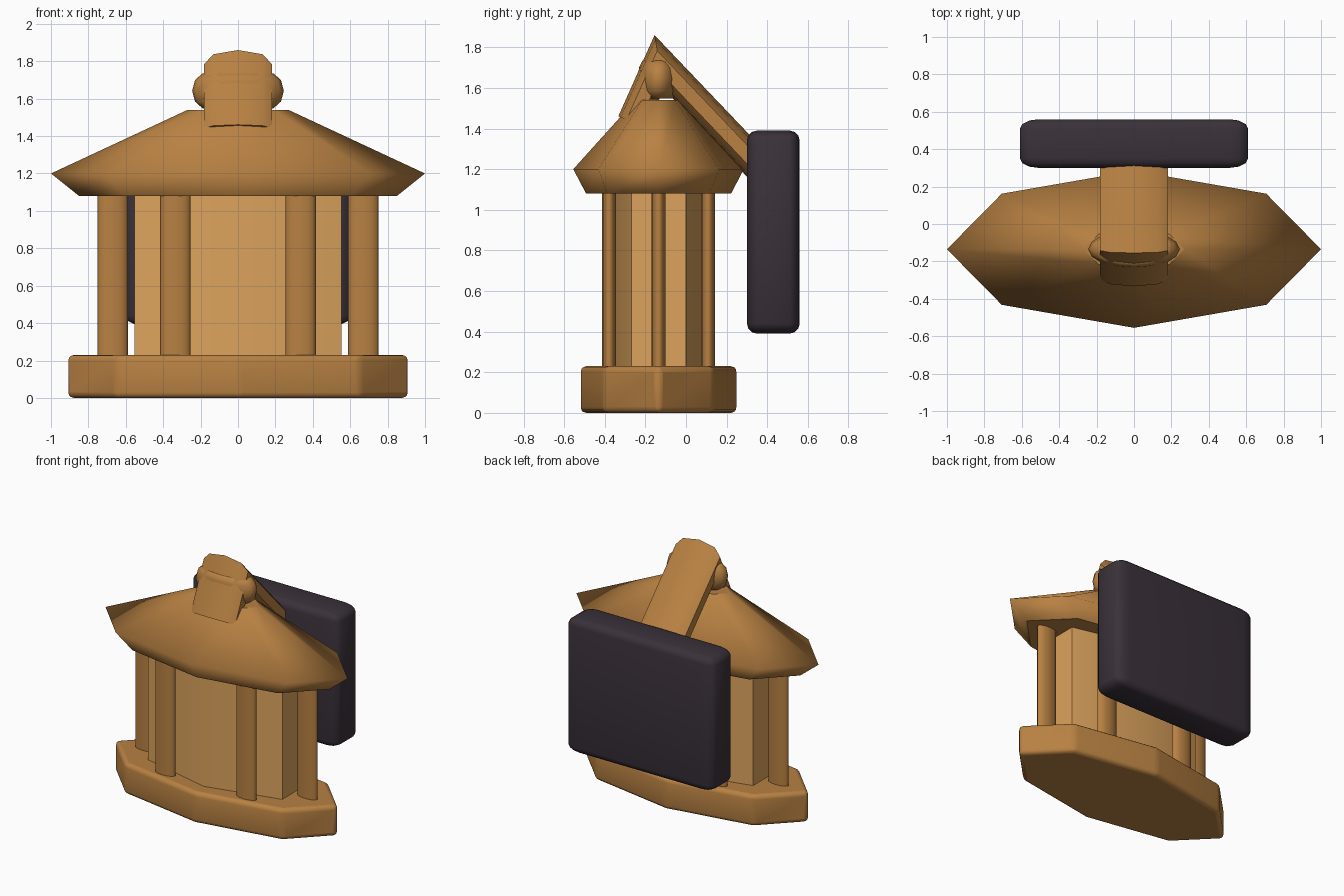
import bpy, bmesh
from math import sin, cos, pi, radians
from mathutils import Vector

cube = bpy.data.objects.get("Cube")
if cube:
    bpy.data.objects.remove(cube, do_unlink=True)

CY = -0.135      # lantern axis
SQUASH = 0.42    # depth relative to width


def material(name, rgb):
    m = bpy.data.materials.new(name)
    m.use_nodes = True
    m.diffuse_color = (*rgb, 1)
    m.node_tree.nodes["Principled BSDF"].inputs["Base Color"].default_value = (*rgb, 1)
    return m


WOOD = material("warm wood", (0.48, 0.22, 0.055))
PANEL = material("light panel", (0.72, 0.37, 0.11))
DARK = material("dark plum", (0.042, 0.031, 0.042))


def finish(name, bm, mat):
    bmesh.ops.recalc_face_normals(bm, faces=bm.faces)
    me = bpy.data.meshes.new(name)
    bm.to_mesh(me)
    bm.free()
    me.materials.append(mat)
    ob = bpy.data.objects.new(name, me)
    bpy.context.collection.objects.link(ob)
    return ob


def loft(name, rings, mat):
    """Skin a list of point rings, with flat end caps."""
    bm = bmesh.new()
    loops = [[bm.verts.new(p) for p in ring] for ring in rings]
    n = len(loops[0])
    for a, b in zip(loops, loops[1:]):
        for i in range(n):
            j = (i + 1) % n
            bm.faces.new((a[i], a[j], b[j], b[i])).smooth = True
    bm.faces.new(loops[0])
    bm.faces.new(loops[-1])
    return finish(name, bm, mat)


def turned(name, profile, sides, mat, x=0, y=CY, phase=0):
    """Squashed lathe from (radius, height) pairs."""
    angles = [phase + 2 * pi * i / sides for i in range(sides)]
    rings = [[(x + r * cos(a), y + SQUASH * r * sin(a), z) for a in angles]
             for r, z in profile]
    return loft(name, rings, mat)


def soften(ob, angle):
    bpy.ops.object.select_all(action='DESELECT')
    ob.select_set(True)
    bpy.context.view_layer.objects.active = ob
    bpy.ops.object.shade_smooth_by_angle(angle=radians(angle))


def bevel(ob, width):
    mod = ob.modifiers.new("Bevel", 'BEVEL')
    mod.width = width
    mod.segments = 3
    mod.limit_method = 'ANGLE'
    mod.angle_limit = radians(15)
    soften(ob, 40)


# Base, panels and roof
base = turned("base", [(0.92, 0), (0.92, 0.23)], 8, WOOD)
bevel(base, 0.03)
body = turned("lantern_panels", [(0.64, 0.2), (0.64, 1.1)], 6, PANEL, phase=pi / 6)
soften(body, 35)
turned("roof", [(0.85, 1.08), (1.0, 1.2), (0.27, 1.54)], 8, WOOD)

# Six posts around the panels
for k in range(6):
    a = k * pi / 3
    turned(f"post_{k + 1}", [(0.082, 0.2), (0.082, 1.1)], 12, WOOD,
           0.67 * cos(a), CY + SQUASH * 0.67 * sin(a))

# Bent strap: front end, mitred peak, back end
half = [(0, 1), (0.72, 0.83), (1, 0.42), (1, -0.42), (0.72, -0.83), (0, -1)]
section = half + [(-x, t) for x, t in half[-2:0:-1]]
stations = [((-0.265, 1.43), (-0.068, 0.031)),
            ((-0.132, 1.727), (-0.023, 0.133)),
            ((0.36, 1.21), (0.055, 0.052))]
strap = loft("strap", [[(0.183 * x, c[0] + t * d[0], c[1] + t * d[1]) for x, t in section]
                       for c, d in stations], WOOD)
soften(strap, 45)

# Hanging ring around the strap
bm = bmesh.new()
N, M = 16, 10
grid = [[bm.verts.new(((0.165 + 0.08 * cos(b)) * cos(a),
                       CY + SQUASH * (0.165 + 0.08 * cos(b)) * sin(a),
                       1.642 + 0.098 * sin(b)))
         for b in (2 * pi * j / M for j in range(M))]
        for a in (2 * pi * i / N for i in range(N))]
for i in range(N):
    for j in range(M):
        p, q, k = grid[i], grid[(i + 1) % N], (j + 1) % M
        bm.faces.new((p[j], q[j], q[k], p[k])).smooth = True
finish("hanging_ring", bm, WOOD)

# Mounting block at the back, its bevel stretched sideways
bm = bmesh.new()
bmesh.ops.create_cube(bm, size=1)
bmesh.ops.scale(bm, vec=Vector((0.61, 0.26, 1.0)), verts=bm.verts)
bmesh.ops.bevel(bm, geom=bm.edges[:], offset=0.05, segments=3, profile=0.5, affect='EDGES')
bmesh.ops.scale(bm, vec=Vector((2, 1, 1)), verts=bm.verts)
bmesh.ops.translate(bm, vec=Vector((0, 0.43, 0.89)), verts=bm.verts)
soften(finish("mounting_block", bm, DARK), 40)
